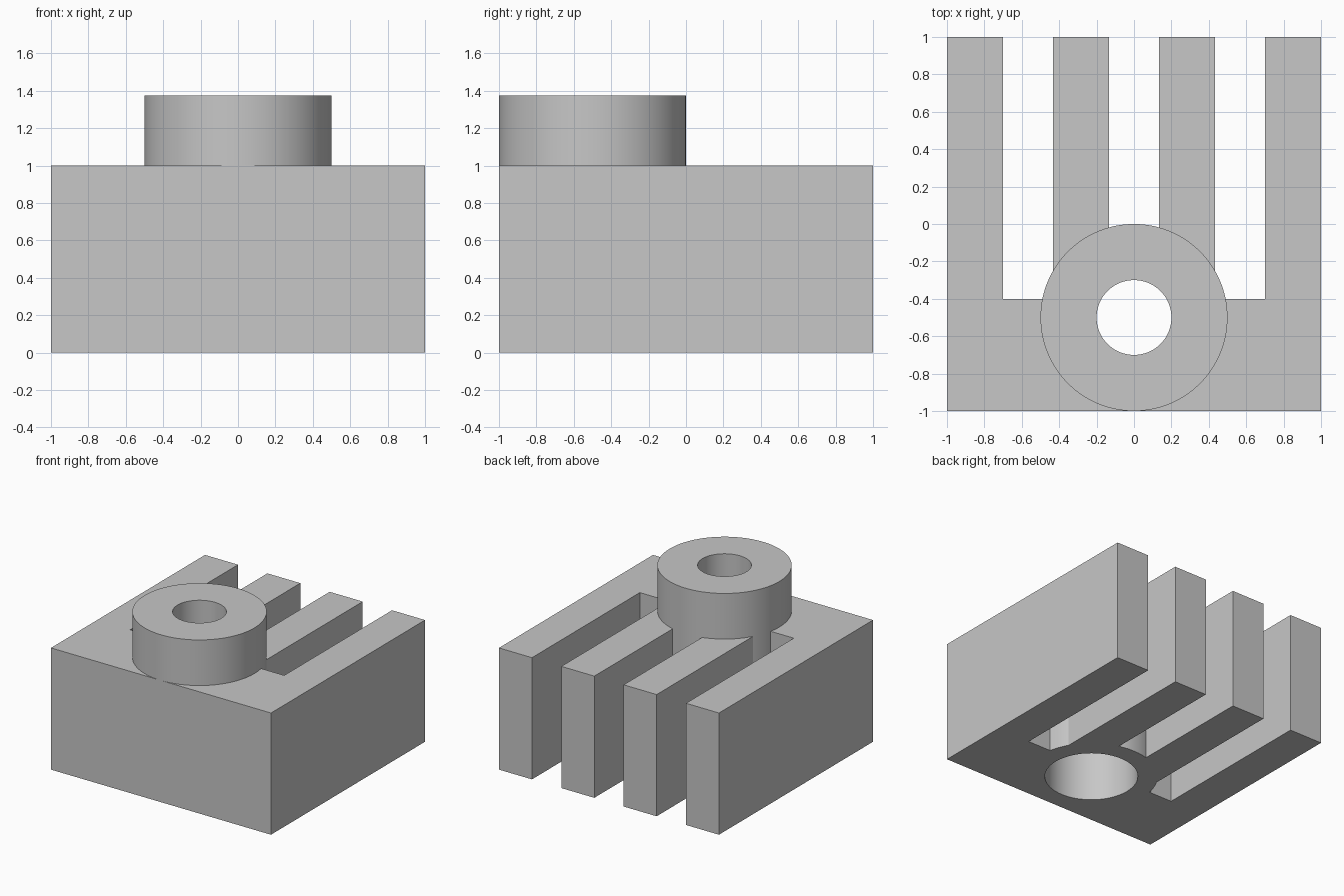
import bpy
import math

default = bpy.data.objects.get("Cube")
if default:
    bpy.data.objects.remove(default, do_unlink=True)

# Single flat grey
GREY = (0.57, 0.57, 0.57, 1.0)
grey = bpy.data.materials.new("plain grey")
grey.use_nodes = True
grey.diffuse_color = GREY
grey.node_tree.nodes["Principled BSDF"].inputs["Base Color"].default_value = GREY

SEGMENTS = 96
BLOCK_HEIGHT = 1.0
BOSS_TOP = 1.375
BOSS_Y = -0.5
FIN = 0.3                      # fin thickness
GAP = (2 - 4 * FIN) / 3        # slot width
SLOT_END = -0.4


def box(name, x0, x1, y0, y1, z0, z1):
    bpy.ops.mesh.primitive_cube_add(
        size=1, location=((x0 + x1) / 2, (y0 + y1) / 2, (z0 + z1) / 2))
    obj = bpy.context.object
    obj.name = name
    obj.scale = (x1 - x0, y1 - y0, z1 - z0)
    bpy.ops.object.transform_apply(location=True, rotation=True, scale=True)
    obj.data.materials.append(grey)
    return obj


def cylinder(name, radius, z0, z1):
    bpy.ops.mesh.primitive_cylinder_add(
        vertices=SEGMENTS, radius=radius, depth=z1 - z0,
        location=(0, BOSS_Y, (z0 + z1) / 2),
        rotation=(0, 0, math.pi / SEGMENTS))
    obj = bpy.context.object
    obj.name = name
    bpy.ops.object.transform_apply(location=True, rotation=True, scale=True)
    obj.data.materials.append(grey)
    return obj


def combine(target, tool, operation):
    mod = target.modifiers.new(tool.name, 'BOOLEAN')
    mod.operation = operation
    mod.solver = 'EXACT'
    mod.object = tool
    bpy.ops.object.select_all(action='DESELECT')
    bpy.context.view_layer.objects.active = target
    target.select_set(True)
    bpy.ops.object.modifier_apply(modifier=mod.name)
    bpy.data.objects.remove(tool, do_unlink=True)


# Block with three slots open at the back, leaving four fins
block = box("finned_block", -1, 1, -1, 1, 0, BLOCK_HEIGHT)
for i in range(3):
    x = -1 + FIN + i * (FIN + GAP)
    slot = box("slot", x, x + GAP, SLOT_END, 1.2, -0.2, BLOCK_HEIGHT + 0.2)
    combine(block, slot, 'DIFFERENCE')

# Round boss running down through the block
combine(block, cylinder("boss", 0.5, 0, BOSS_TOP), 'UNION')

# Wide bore from below and a narrow hole through the top
combine(block, cylinder("wide_bore", 0.35, -0.2, BLOCK_HEIGHT), 'DIFFERENCE')
combine(block, cylinder("top_hole", 0.2, 0.5, BOSS_TOP + 0.2), 'DIFFERENCE')

bpy.ops.object.shade_smooth_by_angle(angle=math.radians(25))
